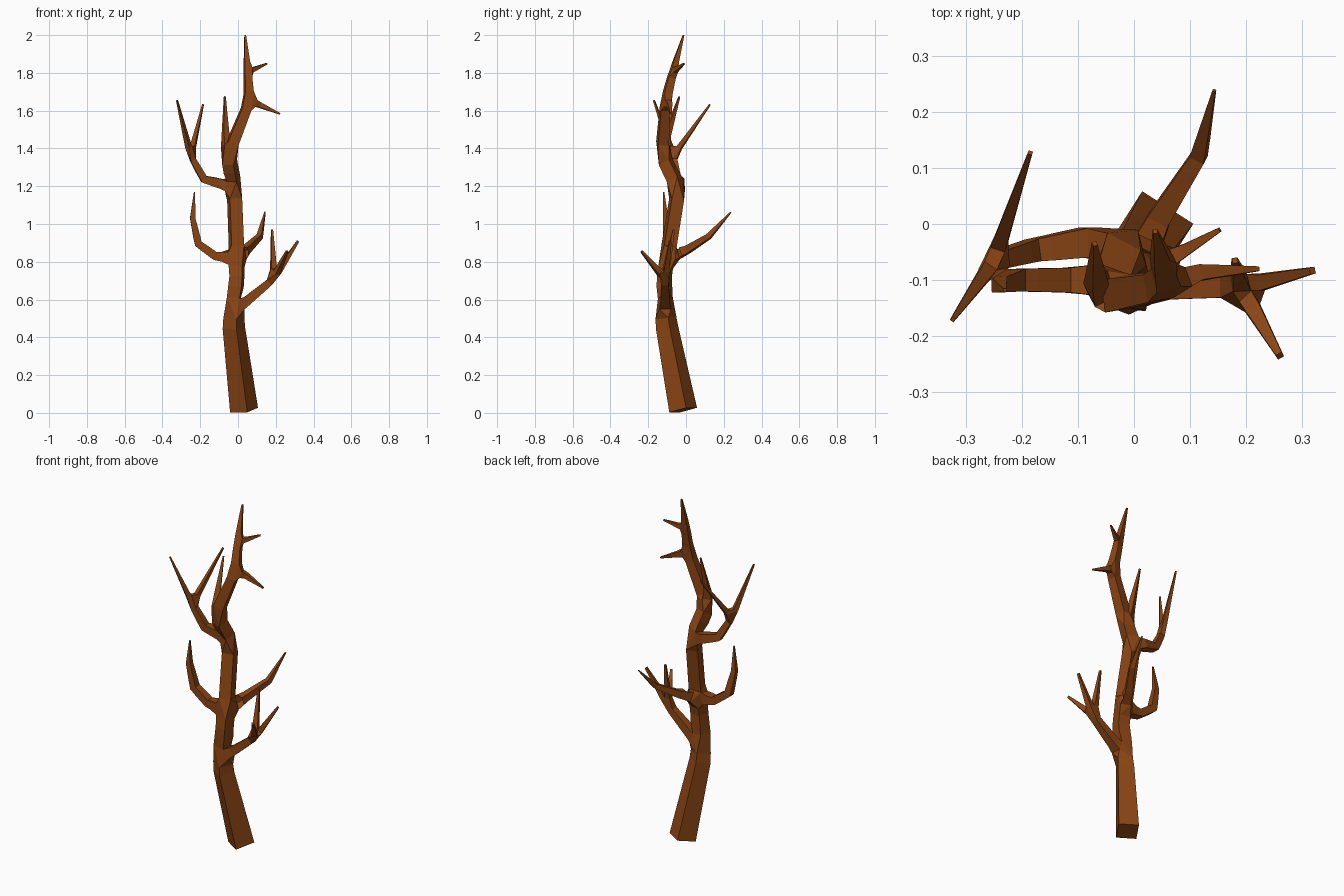
import bpy

# Each node: x, y, z, half thickness. First node of a branch is a trunk joint.
trunk = [(.032, -.015, .015, .054), (-.022, -.10, .45, .043), (-.022, -.112, .55, .038),
         (-.006, -.115, .72, .034), (-.006, -.10, .82, .034), (-.02, -.04, 1.19, .033),
         (-.052, -.128, 1.37, .031), (.06, -.108, 1.65, .024),
         (.05, -.068, 1.81, .018), (.038, -.013, 2.0, .004)]

verts, edges, radii = [], [], []


def grow(parent, nodes):
    """Chain nodes on from a parent vertex and return their indices."""
    ids = []
    for x, y, z, r in nodes:
        verts.append((x, y, z))
        radii.append(r)
        i = len(verts) - 1
        if parent is not None:
            edges.append((parent, i))
        parent = i
        ids.append(i)
    return ids


t = grow(None, trunk)

# low right branch with three twigs
a = grow(t[2], [(.05, -.11, .595, .025), (.19, -.112, .71, .018)])
for tip in [(.318, -.083, .91, .006), (.26, -.235, .855, .006), (.18, -.065, .97, .005)]:
    grow(a[-1], [tip])
# back right branch
grow(t[4], [(.045, .01, .866, .02), (.115, .12, .934, .014), (.143, .238, 1.063, .003)])
# left hooked branch
grow(t[4], [(-.12, -.10, .83, .022), (-.21, -.10, .895, .02),
            (-.24, -.108, 1.03, .014), (-.23, -.118, 1.17, .003)])
# upper left branch with two twigs
d = grow(t[5], [(-.09, -.033, 1.213, .026), (-.18, -.047, 1.237, .02), (-.25, -.067, 1.36, .015)])
for tip in [(-.323, -.17, 1.655, .004), (-.185, .127, 1.633, .004)]:
    grow(d[-1], [tip])
# upright twig and two top twigs
grow(t[6], [(-.066, -.10, 1.47, .016), (-.07, -.035, 1.675, .004)])
grow(t[7], [(.115, -.087, 1.63, .014), (.222, -.08, 1.583, .004)])
grow(t[8], [(.09, -.047, 1.822, .011), (.153, -.01, 1.849, .004)])

mesh = bpy.data.meshes.new("bare_tree")
mesh.from_pydata(verts, edges, [])
tree = bpy.data.objects.new("bare_tree", mesh)
bpy.context.collection.objects.link(tree)
bpy.context.view_layer.objects.active = tree
tree.select_set(True)

# square-sectioned skin around the skeleton
skin = tree.modifiers.new("skin", 'SKIN')
skin.branch_smoothing = 0
skin.use_smooth_shade = False
for i, r in enumerate(radii):
    sv = mesh.skin_vertices[0].data[i]
    sv.radius = (r, r)
    sv.use_root = (i == 0)
bpy.ops.object.modifier_apply(modifier="skin")

bark = bpy.data.materials.new("bark")
bark.diffuse_color = (.258, .06, .007, 1)
tree.data.materials.clear()
tree.data.materials.append(bark)
